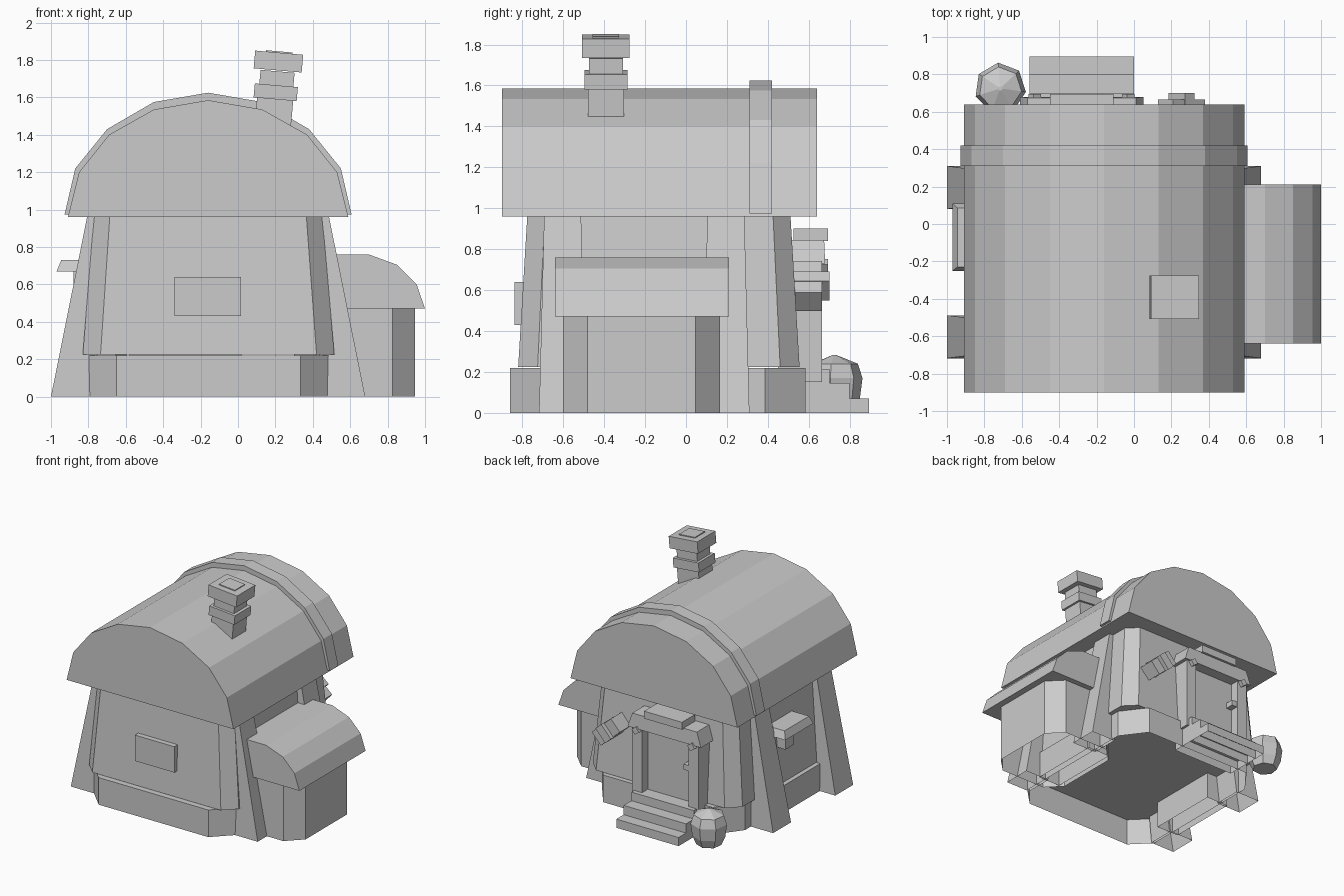
import bpy, math
from mathutils import Matrix

cube = bpy.data.objects.get("Cube")
if cube:
    bpy.data.objects.remove(cube, do_unlink=True)

grey = bpy.data.materials.new("plain grey")
grey.use_nodes = True
grey.diffuse_color = (0.6, 0.6, 0.6, 1)
grey.node_tree.nodes["Principled BSDF"].inputs["Base Color"].default_value = (0.6, 0.6, 0.6, 1)

CX = -0.16      # centre line of the house
DOOR = -0.28    # centre line of the doorway


def add(name, verts, faces):
    mesh = bpy.data.meshes.new(name)
    mesh.from_pydata(verts, [], faces)
    mesh.materials.append(grey)
    obj = bpy.data.objects.new(name, mesh)
    bpy.context.collection.objects.link(obj)
    return obj


def loft(name, rings, bottom=True):
    """Join rings of equal length, listed counter-clockwise from low to high."""
    n = len(rings[0])
    faces = [(k * n + i, k * n + (i + 1) % n, (k + 1) * n + (i + 1) % n, (k + 1) * n + i)
             for k in range(len(rings) - 1) for i in range(n)]
    faces.append(tuple(range((len(rings) - 1) * n, len(rings) * n)))
    if bottom:
        faces.append(tuple(reversed(range(n))))
    return add(name, [v for r in rings for v in r], faces)


def rect(x0, x1, y0, y1, z):
    return [(x0, y0, z), (x1, y0, z), (x1, y1, z), (x0, y1, z)]


def octagon(x0, x1, y0, y1, z, c, back=None):
    b = back or c
    return [(x0 + c, y0, z), (x1 - c, y0, z), (x1, y0 + c, z), (x1, y1 - b, z),
            (x1 - c, y1, z), (x0 + c, y1, z), (x0, y1 - b, z), (x0, y0 + c, z)]


def box(name, x0, x1, y0, y1, z0, z1, bottom=True):
    return loft(name, [rect(x0, x1, y0, y1, z0), rect(x0, x1, y0, y1, z1)], bottom)


def prism(name, profile, y0, y1):
    """Extrude an x-z profile, listed clockwise from the front, along y."""
    return loft(name, [[(x, y1, z) for x, z in reversed(profile)],
                       [(x, y0, z) for x, z in reversed(profile)]])


def arch(half):
    """Mirror half an arch about the centre line, left to right."""
    return [(CX - x, z) for x, z in half] + [(CX + x, z) for x, z in reversed(half[:-1])]


def turn(obj, axis, degrees, pivot):
    t = Matrix.Translation(pivot)
    obj.data.transform(t @ Matrix.Rotation(math.radians(degrees), 4, axis) @ t.inverted())


# House body and plinth
loft("plinth", [octagon(-0.80, 0.485, -0.86, 0.585, z, 0.15, 0.2) for z in (0, 0.22)], False)
loft("walls", [octagon(-0.83, 0.515, -0.82, 0.555, 0.225, 0.095),
               octagon(-0.77, 0.45, -0.775, 0.51, 0.97, 0.085)])
for name, s in (("left", 1), ("right", -1)):
    a, b = sorted((CX + s * 0.5, CX + s * 0.70))
    box(name + "_side_sill", a, b, -0.5, 0.1, 0, 0.22, False)

    # Leaning buttresses
    for end, y in (("front", -0.603), ("back", 0.195)):
        rings = []
        for z, inner, outer, h in ((0, 0.62, 0.84, 0.115), (0.97, 0.5, 0.645, 0.09)):
            a, b = sorted((CX + s * inner, CX + s * outer))
            rings.append(rect(a, b, y - h, y + h, z))
        loft(f"{name}_{end}_buttress", rings, False)

# Barrel roof and its raised band
prism("roof", arch([(0.75, 0.96), (0.69, 1.20), (0.53, 1.40), (0.29, 1.535), (0, 1.585)]),
      -0.90, 0.64)
prism("roof_band", arch([(0.767, 0.975), (0.71, 1.22), (0.54, 1.43), (0.29, 1.575), (0, 1.625)]),
      0.31, 0.42)

# Chimney, tilted as one stack
for name, h, z0, z1 in (("stem", 0.088, 1.40, 1.60), ("collar", 0.105, 1.59, 1.665),
                        ("neck", 0.083, 1.66, 1.74), ("cap", 0.117, 1.745, 1.84),
                        ("flue", 0.065, 1.83, 1.847)):
    x, y = 0.195, -0.392
    w = h * 1.1
    part = box("chimney_" + name, x - w, x + w, y - h, y + h, z0, z1)
    turn(part, 'Y', 5, (x, y, 1.55))

# Lean-to shed on the left side
loft("shed_walls", [octagon(0.3, 0.945, -0.60, 0.165, z, 0.118) for z in (0, 0.48)], False)
prism("shed_roof", [(0.42, 0.47), (0.42, 0.76), (0.70, 0.76), (0.85, 0.705),
                    (0.955, 0.60), (1.0, 0.47)], -0.64, 0.21)

# Front plaque
box("front_plaque", -0.34, 0.015, -0.838, -0.78, 0.43, 0.64)

# Right side canopy with its bracket
loft("side_canopy", [rect(-0.97, -0.7, -0.25, 0.11, 0.67), rect(-0.945, -0.7, -0.23, 0.085, 0.73)])
box("canopy_bracket", -0.88, -0.7, -0.12, -0.02, 0.52, 0.67)

# Steps to the back door
for i, (y, z) in enumerate(((0.895, 0.07), (0.80, 0.145), (0.70, 0.215))):
    box(f"step_{i + 1}", DOOR - 0.28, DOOR + 0.28, 0.5, y, 0, z, False)

# Back door with posts, lintel, pegs and handle
box("door", DOOR - 0.23, DOOR + 0.23, 0.45, 0.59, 0.2, 0.75)
for name, s in (("left", 1), ("right", -1)):
    a, b = sorted((DOOR + s * 0.21, DOOR + s * 0.30))
    box(name + "_door_post", a, b, 0.45, 0.665, 0.15, 0.74)
    x = DOOR + s * 0.25
    peg = box(name + "_lintel_peg", x - 0.024, x + 0.024, 0.6, 0.695, 0.695, 0.743)
    turn(peg, 'Y', 35, (x, 0.65, 0.72))
loft("door_lintel", [rect(DOOR - 0.33, DOOR + 0.33, 0.45, 0.68, 0.73),
                     rect(DOOR - 0.29, DOOR + 0.29, 0.45, 0.675, 0.845)])
box("lintel_cap", DOOR - 0.17, DOOR + 0.17, 0.525, 0.695, 0.84, 0.9)
box("door_handle", -0.49, -0.44, 0.57, 0.66, 0.50, 0.545)

# Crooked window beside the door
for name, w, h, y in (("frame", 0.115, 0.06, 0.665), ("ledge", 0.035, 0.065, 0.70)):
    part = box("crooked_window_" + name, 0.255 - w, 0.255 + w, 0.48, y, 0.62 - h, 0.62 + h)
    turn(part, 'Y', 42, (0.255, 0.6, 0.62))

# Seven-sided barrel by the steps
rings = []
for z, r in ((0, 0.095), (0.07, 0.125), (0.17, 0.138), (0.24, 0.115), (0.282, 0.012)):
    rings.append([(-0.715 + r * math.cos(a), 0.725 + r * math.sin(a), z)
                  for a in (math.radians(-8) + i * math.tau / 7 for i in range(7))])
loft("barrel", rings)
